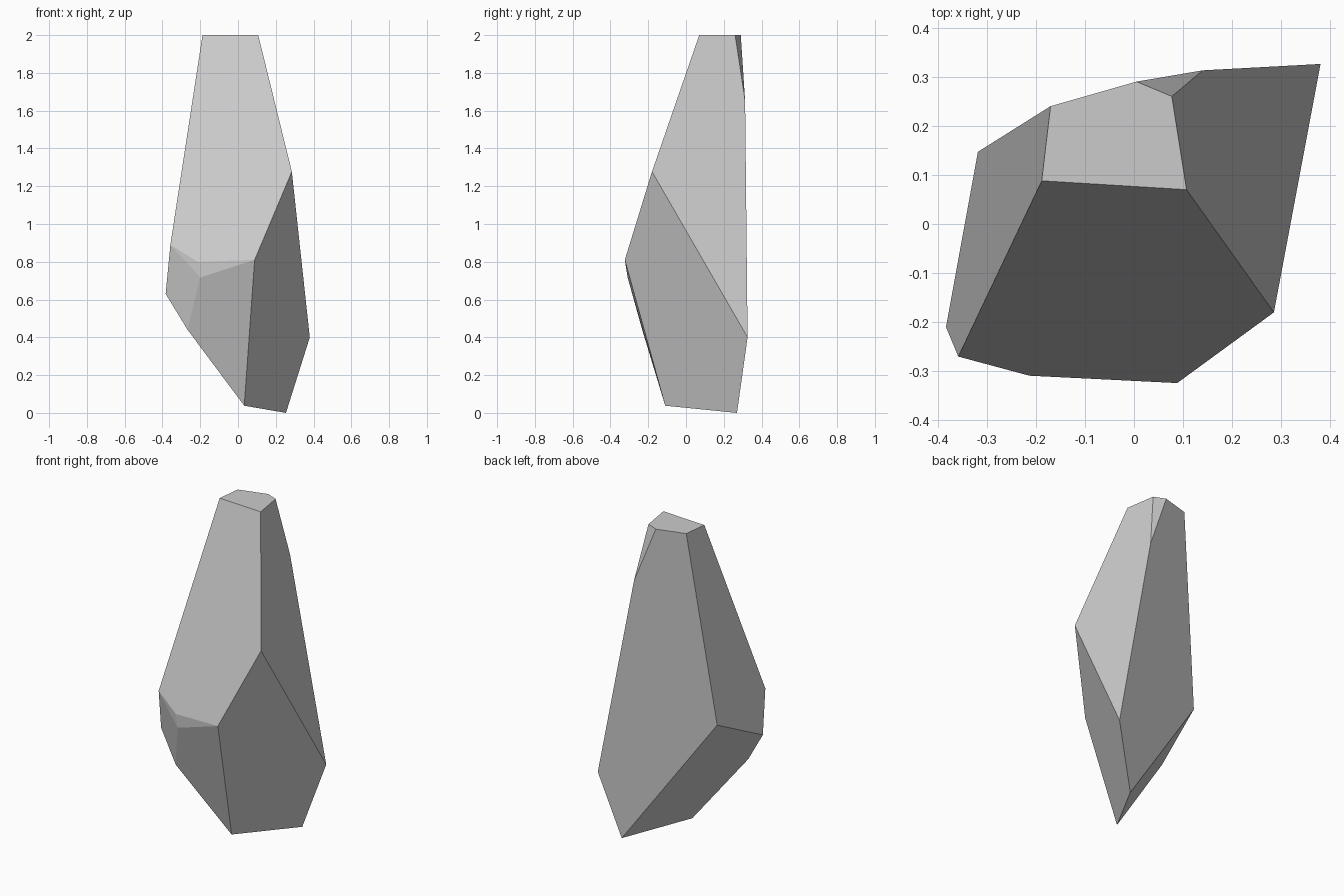
import bpy, bmesh, math

if "Cube" in bpy.data.objects:
    bpy.data.objects.remove(bpy.data.objects["Cube"])

# Corner points of the crystal, ring by ring from top to bottom
top = [(x, y, 2.0) for x, y in
       [(-.188, .088), (.107, .070), (.077, .260), (.005, .290), (-.170, .240)]]
shoulder = [(.140, .313, 1.65), (.285, -.180, 1.277)]
middle = [(-.358, -.270, .89), (-.213, -.309, .80), (.088, -.324, .81),
          (-.200, -.309, .717), (-.383, -.210, .63), (-.318, .147, .81),
          (.380, .326, .40)]
base = [(-.267, -.232, .44), (.033, -.110, .038), (.254, .270, 0.0)]

# Wrap the points in a convex hull and merge coplanar triangles into facets
bm = bmesh.new()
for p in top + shoulder + middle + base:
    bm.verts.new(p)
bmesh.ops.convex_hull(bm, input=bm.verts[:])
bmesh.ops.dissolve_limit(bm, angle_limit=math.radians(4),
                         verts=bm.verts[:], edges=bm.edges[:])
bmesh.ops.recalc_face_normals(bm, faces=bm.faces[:])

mesh = bpy.data.meshes.new("crystal_shard")
bm.to_mesh(mesh)
bm.free()
obj = bpy.data.objects.new("crystal_shard", mesh)
bpy.context.collection.objects.link(obj)
